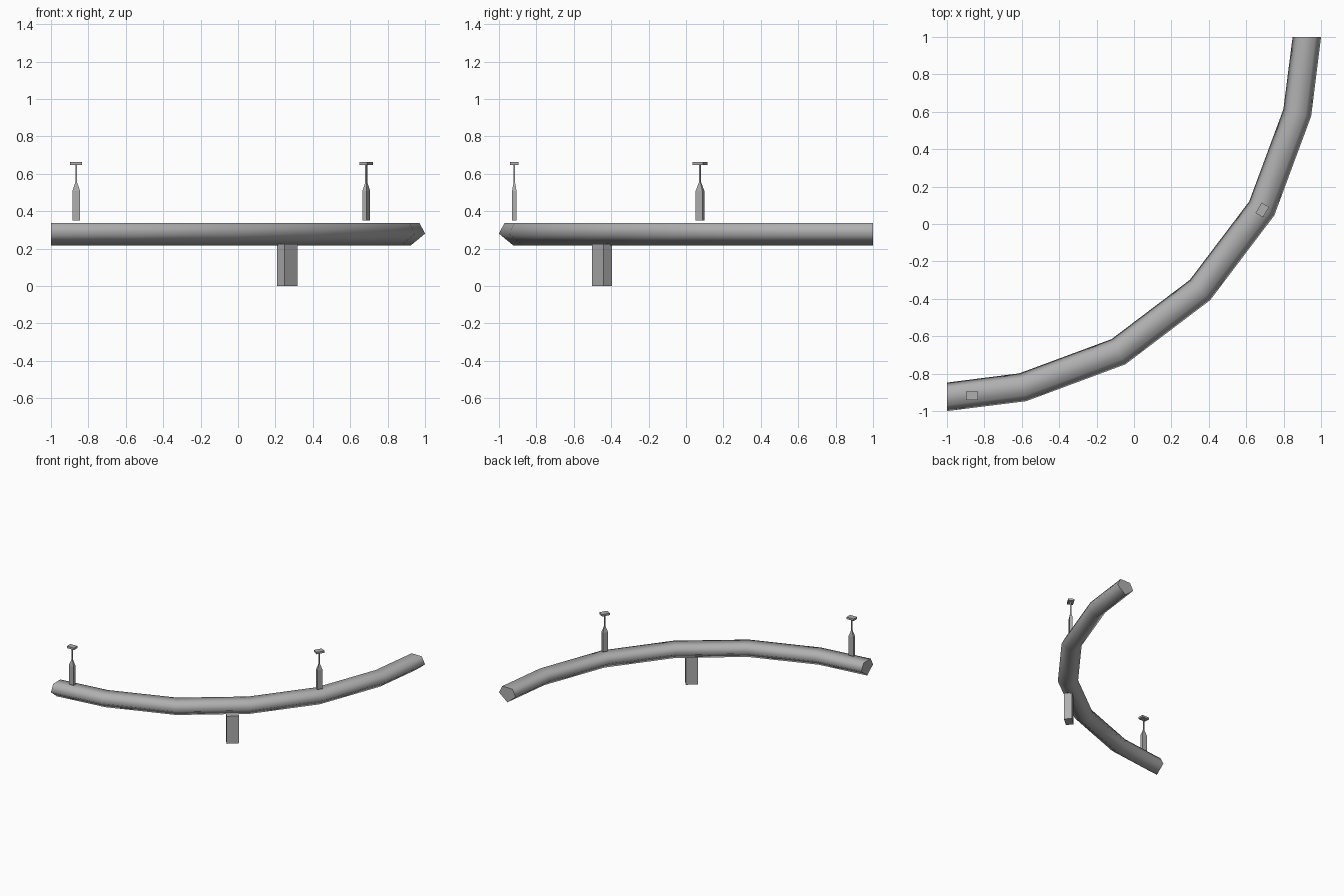
import bpy, bmesh
from math import radians
from mathutils import Vector, Matrix

if "Cube" in bpy.data.objects:
    bpy.data.objects.remove(bpy.data.objects["Cube"])

# Dark grey metal shared by all parts
metal = bpy.data.materials.new("dark_metal")
metal.diffuse_color = (0.43, 0.43, 0.43, 1)
metal.use_nodes = True
metal.node_tree.nodes["Principled BSDF"].inputs["Base Color"].default_value = metal.diffuse_color


def loft(name, rings):
    """Skin a list of equal-length vertex rings and cap both ends."""
    bm = bmesh.new()
    loops = [[bm.verts.new(p) for p in ring] for ring in rings]
    n = len(loops[0])
    for a, b in zip(loops, loops[1:]):
        for i in range(n):
            j = (i + 1) % n
            bm.faces.new((a[i], a[j], b[j], b[i]))
    bm.faces.new(loops[0][::-1])
    bm.faces.new(loops[-1])
    bmesh.ops.recalc_face_normals(bm, faces=bm.faces)
    mesh = bpy.data.meshes.new(name)
    bm.to_mesh(mesh)
    bm.free()
    mesh.materials.append(metal)
    ob = bpy.data.objects.new(name, mesh)
    bpy.context.collection.objects.link(ob)
    return ob


def rect_stack(name, x, y, angle, sections):
    """Stack of rectangles (z, half width, half depth), turned about z."""
    rot = Matrix.Rotation(radians(angle), 3, 'Z')
    rings = [[rot @ Vector((sx * hx, sy * hy, 0)) + Vector((x, y, z))
              for sx, sy in ((-1, -1), (1, -1), (1, 1), (-1, 1))]
             for z, hx, hy in sections]
    return loft(name, rings)


# Curved pipe: five-sided section with mitred bends, ends cut square to x and y
path = [Vector(p) for p in ((-1, -0.924), (-0.595, -0.873), (-0.083, -0.683), (0.353, -0.353),
                            (0.683, 0.083), (0.873, 0.595), (0.924, 1))]
section = [(0, 0.217), (0.076, 0.28), (0.046, 0.338), (-0.046, 0.338), (-0.076, 0.28)]
rings = []
for i, p in enumerate(path):
    if i == 0:
        side = Vector((0, -1))
    elif i == len(path) - 1:
        side = Vector((1, 0))
    else:
        d1 = (p - path[i - 1]).normalized()
        t = (d1 + (path[i + 1] - p).normalized()).normalized()
        side = Vector((t.y, -t.x)) / t.dot(d1)
    rings.append([(p.x + side.x * s, p.y + side.y * s, z) for s, z in section])
pipe = loft("curved_pipe", rings)
bpy.context.view_layer.objects.active = pipe
pipe.select_set(True)
bpy.ops.object.shade_smooth_by_angle(angle=radians(82))

# Support post under the pipe
rect_stack("support_post", 0.264, -0.449, 41, [(0, 0.046, 0.03), (0.225, 0.046, 0.03)])

# Valve stems with flat handles above the pipe
for label, x, y, angle in (("left", -0.865, -0.918, 0), ("right", 0.686, 0.075, 60)):
    rect_stack(label + "_stem", x, y, angle,
               [(0.35, 0.021, 0.012), (0.507, 0.021, 0.012),
                (0.553, 0.005, 0.004), (0.652, 0.005, 0.004)])
    rect_stack(label + "_handle", x, y, angle,
               [(0.648, 0.032, 0.023), (0.664, 0.032, 0.023)])
